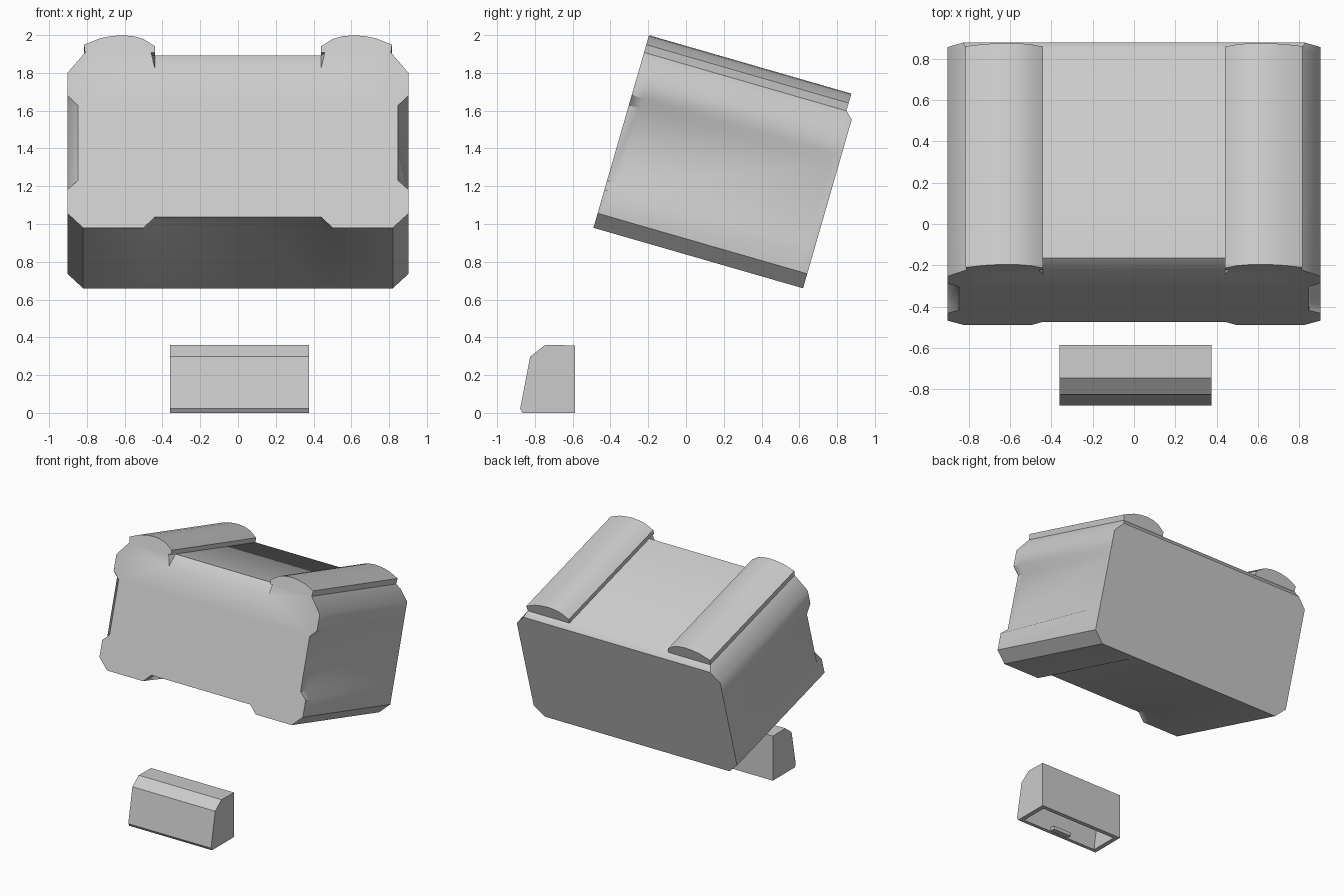
import bpy, bmesh
from math import radians, sin, cos

if "Cube" in bpy.data.objects:
    bpy.data.objects.remove(bpy.data.objects["Cube"])

TILT = radians(16.1)

def tilted(x, u, w):
    # u = depth and w = height measured along the tilted case
    return (x, -0.49 + u * cos(TILT) + w * sin(TILT),
            0.98 - u * sin(TILT) + w * cos(TILT))

def loft(bm, rings):
    rows = [[bm.verts.new(p) for p in r] for r in rings]
    n = len(rows[0])
    for a, b in zip(rows, rows[1:]):
        for i in range(n):
            j = (i + 1) % n
            bm.faces.new((a[i], a[j], b[j], b[i]))
    bm.faces.new(rows[0][::-1])
    bm.faces.new(rows[-1])
    return rows

def finish(bm, name, angle):
    bmesh.ops.recalc_face_normals(bm, faces=bm.faces[:])
    me = bpy.data.meshes.new(name)
    bm.to_mesh(me)
    bm.free()
    ob = bpy.data.objects.new(name, me)
    bpy.context.collection.objects.link(ob)
    bpy.ops.object.select_all(action='DESELECT')
    ob.select_set(True)
    bpy.context.view_layer.objects.active = ob
    bpy.ops.object.shade_smooth_by_angle(angle=radians(angle))
    return ob

# Tilted case: notched front outline fading to a plain octagon at the back.
# The right notch tapers along the whole depth, the left one is a short bevel.
W = .903
front = [(0, .06), (.44, .06), (.5, 0), (.82, 0), (W, .08), (W, .21),
         (.848, .26), (.848, .675), (W, .73), (W, .853)]
back = [(0, 0), (.44, 0), (.5, 0), (.82, 0), (W, .08), (W, .21),
        (W, .26), (W, .675), (W, .73), (W, .853)]
flat_top = [(.81, .966), (.46, .966), (.44, .966), (0, .966)]
front_top = [(.81, .966), (.46, .966), (.44, .88), (0, .88)]
back_top = [(.83, .93), (.46, .93), (.44, .93), (0, .93)]
DEPTH, RAIL_END, BEVEL = 1.155, 1.115, .061

def half_ring(u, top, left):
    t = u / DEPTH
    pts = []
    for a, b in zip(front, back):
        s = min(1, u / BEVEL) if left and a[0] == .848 else t
        pts.append((a[0] + (b[0] - a[0]) * s, a[1] + (b[1] - a[1]) * s))
    return pts + top

rings = []
for u, top in ((0, front_top), (BEVEL, flat_top), (RAIL_END, flat_top), (DEPTH, back_top)):
    right = half_ring(u, top, False)
    left = half_ring(u, top, True)
    full = right + [(-x, w) for x, w in left[-2:0:-1]]
    rings.append([tilted(x, u, w) for x, w in full])
bm = bmesh.new()
loft(bm, rings)
finish(bm, "case_body", 43)

# Two rounded rails on top
rail = [(.44, .966), (.44, 1.0), (.5, 1.04), (.55, 1.055), (.61, 1.061),
        (.67, 1.056), (.73, 1.044), (.815, 1.009), (.81, .966)]
for side, s in (("right", 1), ("left", -1)):
    bm = bmesh.new()
    loft(bm, [[tilted(s * x, u, w) for x, w in rail] for u in (0, RAIL_END)])
    finish(bm, "top_rail_" + side, 30)

# Small hollow block in front, open underneath
outer = [(-.587, 0), (-.587, .357), (-.745, .36), (-.825, .298), (-.878, .022), (-.865, 0)]
inner = [(-.62, 0), (-.62, .32), (-.73, .325), (-.79, .285), (-.836, .03), (-.838, 0)]
bm = bmesh.new()
loops = []
for prof, x0, x1 in ((outer, -.36, .375), (inner, -.325, .34)):
    a, b = loft(bm, [[(x, y, z) for y, z in prof] for x in (x0, x1)])
    loop = [a[0], a[-1], b[-1], b[0]]
    bm.faces.remove(bm.faces.get(loop))
    loops.append(loop)
for i in range(4):
    j = (i + 1) % 4
    bm.faces.new((loops[0][i], loops[0][j], loops[1][j], loops[1][i]))
finish(bm, "front_block", 20)

# Small tab inside the front rim of the block
bm = bmesh.new()
loft(bm, [[(x, -.845, .002), (x, -.8, .002), (x, -.8, .03), (x, -.845, .03)]
          for x in (-.07, .09)])
finish(bm, "block_tab", 20)
